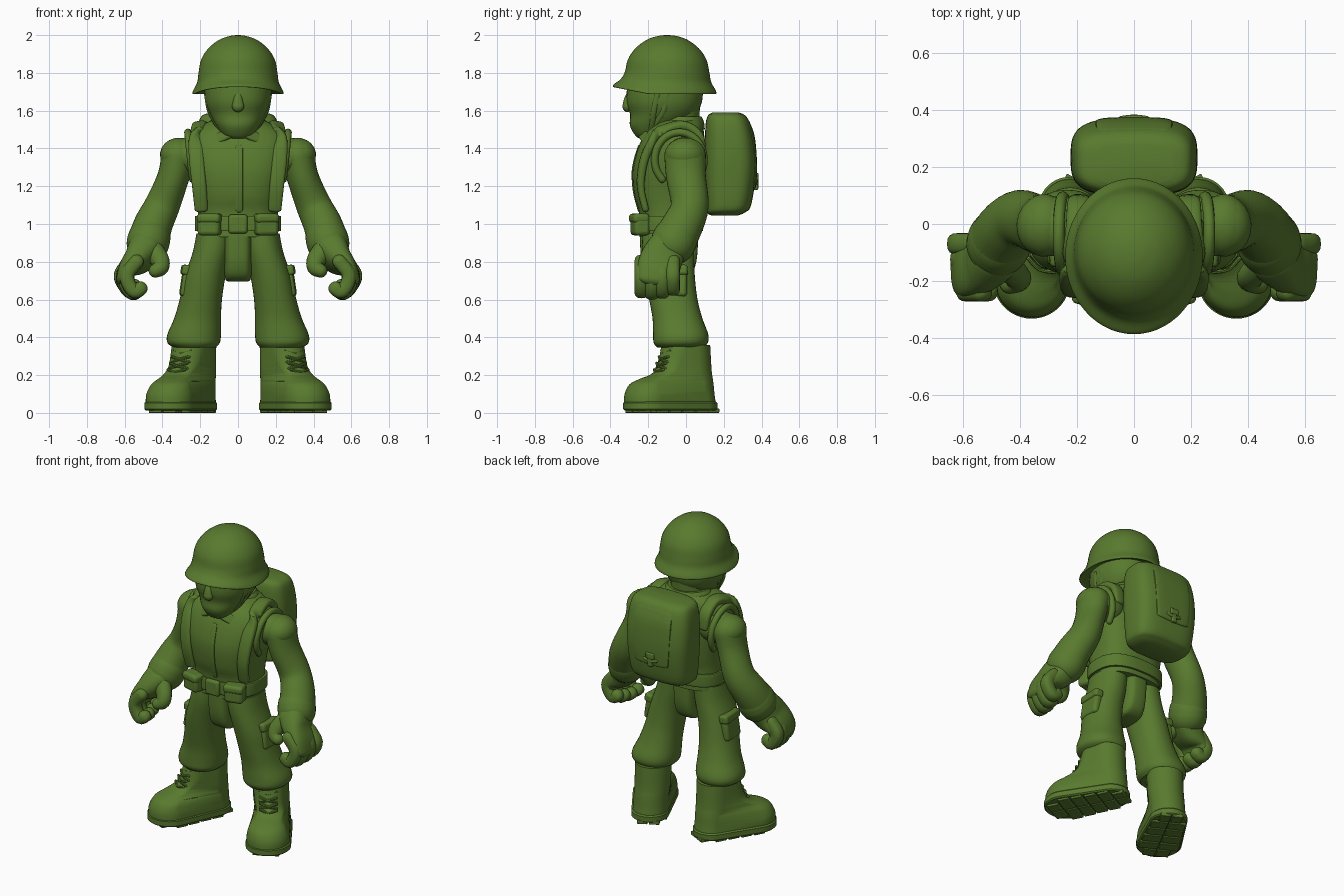
import bpy, bmesh, math
from mathutils import Vector, Matrix, Euler

green = bpy.data.materials.new("army_green")
green.diffuse_color = (0.1, 0.195, 0.028, 1)


def finish(name, bm, mirror=False, bevel=0, angle=40):
    bmesh.ops.recalc_face_normals(bm, faces=bm.faces)
    me = bpy.data.meshes.new(name)
    bm.to_mesh(me)
    bm.free()
    ob = bpy.data.objects.new(name, me)
    bpy.context.collection.objects.link(ob)
    me.materials.append(green)
    bpy.ops.object.select_all(action='DESELECT')
    ob.select_set(True)
    bpy.context.view_layer.objects.active = ob
    bpy.ops.object.shade_smooth_by_angle(angle=math.radians(angle))
    if bevel:
        b = ob.modifiers.new("round", 'BEVEL')
        b.width, b.segments = bevel, 3
    if mirror:
        ob.modifiers.new("mirror", 'MIRROR')
    return ob


def refine(rows, n=4):
    """Smooth curve through rows of numbers."""
    out = []
    for i in range(len(rows) - 1):
        p = [rows[max(0, min(len(rows) - 1, i + k))] for k in (-1, 0, 1, 2)]
        for s in range(n):
            t = s / n
            out.append([0.5 * (2*b + (c-a)*t + (2*a-5*b+4*c-d)*t*t + (3*b-a-3*c+d)*t**3)
                        for a, b, c, d in zip(*p)])
    return out + [list(rows[-1])]


def skin(name, rings, **kw):
    bm = bmesh.new()
    vs = [[bm.verts.new(p) for p in r] for r in rings]
    n = len(vs[0])
    for a, b in zip(vs, vs[1:]):
        for i in range(n):
            j = (i + 1) % n
            bm.faces.new((a[i], a[j], b[j], b[i]))
    bm.faces.new(vs[0])
    bm.faces.new(vs[-1])
    return finish(name, bm, **kw)


def section(a, b, e, n):
    f = lambda v: math.copysign(abs(v) ** (2 / e), v)
    return [(a * f(math.cos(2*math.pi*i/n)), b * f(math.sin(2*math.pi*i/n))) for i in range(n)]


def loft(name, rows, e=2.0, n=40, **kw):
    """Horizontal rings: x, y, z, half width, half depth."""
    return skin(name, [[(x + u, y + v, z) for u, v in section(a, b, e, n)]
                       for x, y, z, a, b in refine(rows)], **kw)


def sweep(name, rows, up=(1, 0, 0), e=2.0, n=20, **kw):
    """Limb with domed ends along a path: x, y, z, half width, half thickness."""
    rows = refine(rows)
    P = [Vector(r[:3]) for r in rows]
    rings = []

    def ring(c, t, a, b):
        s = Vector(up).cross(t).normalized()
        w = t.cross(s)
        return [c + s * u + w * v for u, v in section(a, b, e, n)]

    last = len(P) - 1
    for i, r in enumerate(rows):
        t = (P[min(i + 1, last)] - P[max(i - 1, 0)]).normalized()
        body = ring(P[i], t, r[3], r[4])
        dome = [(math.sin(k * math.pi / 10.5), math.cos(k * math.pi / 10.5)) for k in range(1, 6)]
        sign = -1 if i == 0 else 1
        cap = [ring(P[i] + t * sign * r[4] * s, t, r[3] * c, r[4] * c) for s, c in dome]
        rings += cap[::-1] + [body] if i == 0 else [body] + (cap if i == last else [])
    return skin(name, rings, **kw)


def box(name, loc, size, rot=(0, 0, 0), mirror=False, bevel=0.012):
    bm = bmesh.new()
    bmesh.ops.create_cube(bm, size=1)
    m = Matrix.Translation(loc) @ Euler(rot).to_matrix().to_4x4() @ Matrix.Diagonal((*size, 1))
    bmesh.ops.transform(bm, matrix=m, verts=bm.verts)
    return finish(name, bm, mirror, bevel)


# Helmet with a flared brim raised at the front
helmet = loft("helmet", [(0, -.112, 1.725, .17, .19), (0, -.114, 1.70, .215, .25), (0, -.114, 1.688, .24, .272),
                         (0, -.112, 1.705, .238, .27), (0, -.106, 1.75, .216, .24), (0, -.1, 1.80, .209, .224),
                         (0, -.1, 1.87, .195, .208), (0, -.1, 1.93, .157, .168), (0, -.1, 1.975, .1, .108),
                         (0, -.1, 1.995, .045, .05), (0, -.1, 2.0, .008, .008)], n=56, angle=60)
for v in helmet.data.vertices:
    v.co.z += .2 * max(0, -v.co.y - .2) * max(0, min(1, (1.82 - v.co.z) / .12))

# Head
loft("head", [(0, -.21, 1.452, .03, .035), (0, -.198, 1.468, .075, .07), (0, -.165, 1.52, .115, .132),
              (0, -.123, 1.58, .15, .173), (0, -.115, 1.65, .175, .2), (0, -.11, 1.75, .178, .2)], e=2.2)
sweep("nose", [(0, -.298, 1.70, .01, .016), (0, -.312, 1.66, .016, .024), (0, -.312, 1.625, .025, .033)], n=14)
loft("neck", [(0, -.04, 1.42, .13, .12), (0, -.04, 1.52, .115, .11), (0, -.04, 1.64, .12, .115)])
for k, y in enumerate((-.10, -.15)):
    sweep("chin_strap", [(.174, y, 1.69, .014, .006), (.158, y - .02, 1.6, .014, .006),
                         (.115, -.17 - .01*k, 1.52, .014, .006), (.072, -.20, 1.472, .014, .006)], n=10, mirror=True)

# Shirt, collar and front placket
loft("torso", [(0, -.085, .93, .212, .16), (0, -.085, 1.06, .212, .163), (0, -.09, 1.15, .222, .183),
               (0, -.09, 1.28, .248, .193), (0, -.075, 1.4, .265, .18), (0, -.06, 1.48, .245, .155),
               (0, -.04, 1.53, .18, .13), (0, -.03, 1.555, .12, .1)], e=2.6, n=48)
loft("collar", [(0, -.03, 1.50, .165, .13), (0, -.025, 1.54, .15, .12), (0, -.025, 1.568, .13, .108)])
box("collar_flap", (.085, -.218, 1.462), (.12, .025, .06), (-.45, .45, .3), True)
sweep("placket", [(.006, -.253, 1.40, .006, .02), (.006, -.271, 1.34, .006, .02), (.006, -.282, 1.27, .006, .02),
                  (.006, -.275, 1.17, .006, .02), (.006, -.252, 1.08, .006, .02)], e=4, n=12)

# Harness, shoulder joints and armhole seams
sweep("shoulder_strap", [(.195, -.215, 1.08, .035, .018), (.205, -.24, 1.2, .038, .02), (.218, -.225, 1.33, .04, .022),
                         (.222, -.18, 1.43, .04, .024), (.212, -.11, 1.498, .04, .024), (.2, -.01, 1.522, .04, .024),
                         (.195, .07, 1.47, .04, .022), (.19, .085, 1.38, .035, .02)], up=(0, 1, .9), e=3, mirror=True)
sweep("armhole_seam", [(.25 + .015 * math.sin(a), -.035 + .13 * math.cos(a), 1.34 + .145 * math.sin(a), .02, .02)
                       for a in [math.pi * (k - 2) / 8 for k in range(13)]], n=12, mirror=True)
sweep("shoulder_joint", [(.2, -.01, 1.36, .105, .1), (.27, -.008, 1.36, .105, .098), (.325, -.005, 1.365, .105, .088)],
      up=(0, 0, 1), n=28, mirror=True)

# Belt, buckle and pouches
loft("belt", [(0, -.085, .962, .224, .17), (0, -.085, .97, .228, .175),
              (0, -.085, 1.035, .228, .175), (0, -.085, 1.043, .224, .17)], e=2.6, n=48)
box("buckle", (0, -.263, 1.0), (.1, .035, .1), bevel=.015)
box("belt_pouch", (.15, -.243, .995), (.12, .085, .11), (0, 0, .25), True, .02)
box("pouch_flap", (.15, -.248, 1.03), (.126, .088, .05), (0, 0, .25), True, .018)

# Backpack with lid and clasp
loft("backpack", [(0, .205, 1.045, .14, .07), (0, .21, 1.06, .18, .1), (0, .225, 1.1, .205, .12),
                  (0, .235, 1.28, .221, .136), (0, .232, 1.42, .222, .132), (0, .222, 1.53, .21, .118),
                  (0, .215, 1.575, .188, .098), (0, .21, 1.59, .14, .07)], e=3.3, n=56)
sweep("backpack_lid", [(0, .322, 1.535, .13, .016), (0, .346, 1.47, .135, .016), (0, .357, 1.38, .135, .016),
                       (0, .36, 1.28, .13, .016), (0, .355, 1.2, .12, .016)], up=(0, 1, 0), e=3, n=28)
box("clasp_plate", (0, .374, 1.25), (.06, .02, .04), bevel=.008)
box("clasp_tab", (0, .37, 1.21), (.035, .025, .06), bevel=.008)
sweep("clasp_bar", [(-.045, .37, 1.225, .01, .01), (0, .375, 1.215, .01, .01), (.045, .37, 1.225, .01, .01)],
      up=(0, 0, 1), n=10)

# Arms
sweep("arm", [(.315, -.005, 1.365, .11, .092), (.342, 0, 1.25, .105, .084), (.40, .02, 1.1, .1, .093),
              (.447, -.015, 1.0, .108, .102), (.477, -.068, .905, .117, .11)], n=32, mirror=True)
sweep("sleeve_cuff", [(.469, -.056, .925, .119, .112), (.477, -.068, .9, .12, .113)], n=32, mirror=True)

# Hands curled to grip
sweep("palm", [(.49, -.1, .87, .105, .09), (.53, -.13, .815, .112, .076),
               (.583, -.145, .765, .113, .05), (.605, -.15, .71, .108, .04)], e=2.5, n=28, mirror=True)
for i in range(4):
    y, r = -.235 + .055 * i, .038
    d = (.008, 0, .006, .022)[i]
    x = (y + .07) * .2
    sweep("finger", [(.57 + x, y, .80, r, r), (.617 + x, y, .74, r, r), (.612 + x, y, .675 + d, r, r),
                     (.58 + x, y, .635 + d, r, r), (.55 + x, y, .65 + d, r, r)],
          up=(0, 1, 0), e=2.6, n=16, mirror=True)
sweep("thumb", [(.455, -.145, .86, .06, .05), (.414, -.18, .81, .05, .044),
                (.41, -.2, .77, .044, .04), (.437, -.21, .752, .036, .036)], up=(0, 1, 0), n=16, mirror=True)

# Trousers
loft("crotch", [(0, -.09, .695, .05, .05), (0, -.09, .705, .065, .09), (0, -.09, .74, .072, .125),
                (0, -.09, .82, .073, .148), (0, -.09, .95, .075, .155)], e=4)
loft("trouser_leg", [(.125, -.095, .95, .095, .135), (.14, -.095, .85, .1, .137), (.175, -.085, .72, .108, .132),
                     (.197, -.067, .6, .112, .128), (.214, -.045, .5, .124, .132), (.232, -.028, .415, .142, .146),
                     (.235, -.028, .37, .138, .143), (.23, -.03, .345, .11, .12)], e=2.2, mirror=True)
box("cargo_pocket", (.275, -.07, .69), (.05, .15, .15), (0, -.15, -.05), True, .018)
box("cargo_flap", (.27, -.07, .755), (.06, .16, .055), (0, -.15, -.05), True, .015)


# Boots: outline wraps a heel circle and a toe circle
def foot_ring(z, hx, hy, hr, tx, ty, tr, n=44):
    pts = []
    for i in range(n):
        d = Vector((math.cos(2*math.pi*i/n), math.sin(2*math.pi*i/n)))
        c, r = max(((Vector((hx, hy)), hr), (Vector((tx, ty)), tr)), key=lambda q: q[0].dot(d) + q[1])
        pts.append((*(c + d * r), z))
    return pts


boot = [(.05, .225, .05, .108, .36, -.2, .129), (.1, .225, .045, .106, .358, -.198, .127),
        (.15, .225, .04, .106, .35, -.19, .11), (.18, .225, .035, .107, .338, -.16, .085),
        (.205, .225, .03, .108, .308, -.1, .085), (.25, .225, .025, .109, .275, -.06, .092),
        (.36, .225, .018, .11, .25, -.03, .1)]
skin("boot", [foot_ring(*r) for r in refine(boot)], mirror=True)
skin("boot_sole", [foot_ring(z, .225, .052, .114 + g, .36, -.197, .136 + g)
                   for z, g in ((.013, -.008), (.02, 0), (.052, 0), (.06, -.008))], mirror=True)

# Sole treads in two columns along the foot
fwd = Vector((.465, -.885, 0))
side = Vector((.885, .465, 0))
turn = math.atan2(side.y, side.x)
for k in range(6):
    s = -.07 + k * .083
    w = (.072, .108, .112, .12, .126, .085)[k]
    for q in (-1, 1):
        c = Vector((.225, .052, .012)) + fwd * s + side * q * w / 2
        box("sole_tread", c, (w - .008, .072, .024), (0, 0, turn), True, .004)

# Laces crossing over the instep
for k in range(4):
    z = .215 + k * .034
    c = Vector((.333 - .011 * k, -.159 + .013 * k, z))
    for q in (-1, 1):
        ends = [c + side * t * .05 - fwd * abs(t) * .016 + Vector((0, 0, q * t * .014)) for t in (-1, 0, 1)]
        sweep("boot_lace", [(*p, .008, .008) for p in ends], up=(0, 0, 1), n=8, mirror=True)
